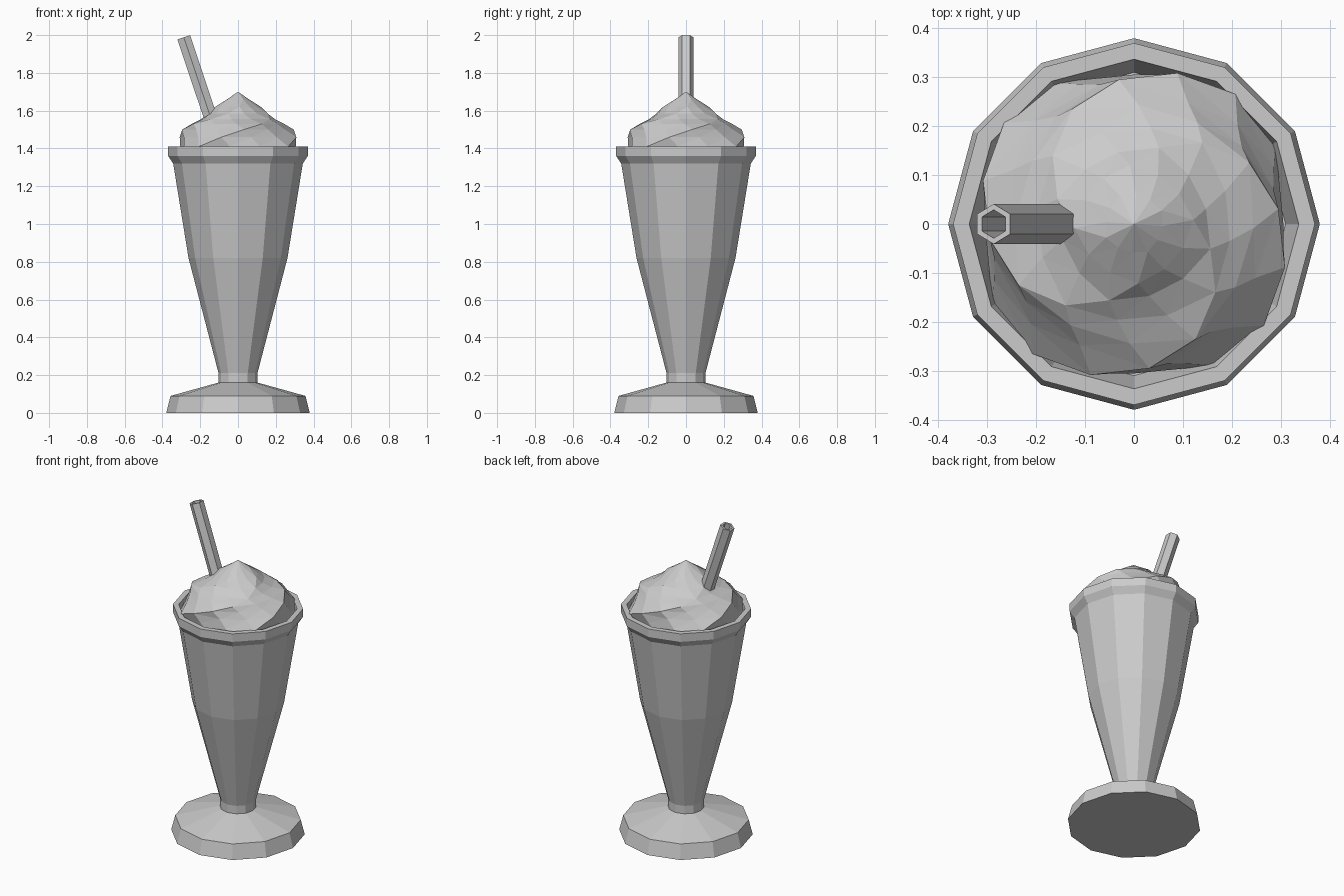
import bpy, bmesh
from math import sin, cos, pi, radians
from mathutils import Vector

cube = bpy.data.objects.get("Cube")
if cube:
    bpy.data.objects.remove(cube, do_unlink=True)

grey = bpy.data.materials.new("light_grey")
grey.use_nodes = True
grey.diffuse_color = (0.6, 0.6, 0.6, 1)
grey.node_tree.nodes["Principled BSDF"].inputs["Base Color"].default_value = (0.6, 0.6, 0.6, 1)


def ring(bm, radius, z, sides, turn=0.0, lobe=0.0):
    """One ring of vertices; lobe pushes every third vertex outward."""
    verts = []
    for i in range(sides):
        a = 2 * pi * i / sides + turn
        r = radius * (1 + lobe * (1 if i % 3 == 0 else -0.5))
        verts.append(bm.verts.new((r * cos(a), r * sin(a), z)))
    return verts


def bridge(bm, low, high):
    n = len(low)
    for i in range(n):
        j = (i + 1) % n
        bm.faces.new((low[i], low[j], high[j], high[i]))


def finish(bm, name):
    bmesh.ops.recalc_face_normals(bm, faces=bm.faces)
    mesh = bpy.data.meshes.new(name)
    bm.to_mesh(mesh)
    bm.free()
    mesh.materials.append(grey)
    obj = bpy.data.objects.new(name, mesh)
    bpy.context.collection.objects.link(obj)
    return obj


def lathe(name, profile, sides=12):
    """Faceted solid of revolution, closed at both ends."""
    bm = bmesh.new()
    rings = [ring(bm, r, z, sides) for r, z in profile]
    for low, high in zip(rings, rings[1:]):
        bridge(bm, low, high)
    bm.faces.new(rings[0])
    bm.faces.new(rings[-1])
    return finish(bm, name)


# Foot and cup with a rolled rim
lathe("foot", [(0.38, 0), (0.357, 0.09), (0.105, 0.16), (0.1, 0.16)])
lathe("glass_cup", [(0.103, 0.155), (0.103, 0.21), (0.262, 0.82), (0.343, 1.32),
                    (0.37, 1.36), (0.37, 1.41), (0.337, 1.41), (0.31, 1.3)])

# Whipped cream: four-lobed rings, twisted as they rise to a point
bm = bmesh.new()
layers = [(0.315, 1.36), (0.318, 1.41), (0.303, 1.46), (0.28, 1.5), (0.252, 1.53),
          (0.205, 1.555), (0.155, 1.585), (0.115, 1.62), (0.06, 1.66)]
rings = [ring(bm, r, z, 12, radians(30 + 22 * k), 0.06) for k, (r, z) in enumerate(layers)]
for low, high in zip(rings, rings[1:]):
    bridge(bm, low, high)
tip = bm.verts.new((0, 0, 1.7))
top = rings[-1]
for i in range(12):
    bm.faces.new((top[i], top[(i + 1) % 12], tip))
bm.faces.new(rings[0])
bmesh.ops.triangulate(bm, faces=bm.faces)
finish(bm, "whipped_cream")

# Hollow hexagonal straw leaning to one side
bm = bmesh.new()
length = 0.6
tube = [ring(bm, r, z, 6, pi / 2) for r, z in
        [(0.041, -length), (0.041, 0), (0.029, 0), (0.029, -length)]]
for k in range(4):
    bridge(bm, tube[k], tube[(k + 1) % 4])
straw = finish(bm, "straw")
straw.rotation_euler.y = radians(-18.5)
straw.location = Vector((-0.287, 0, 1.988))
